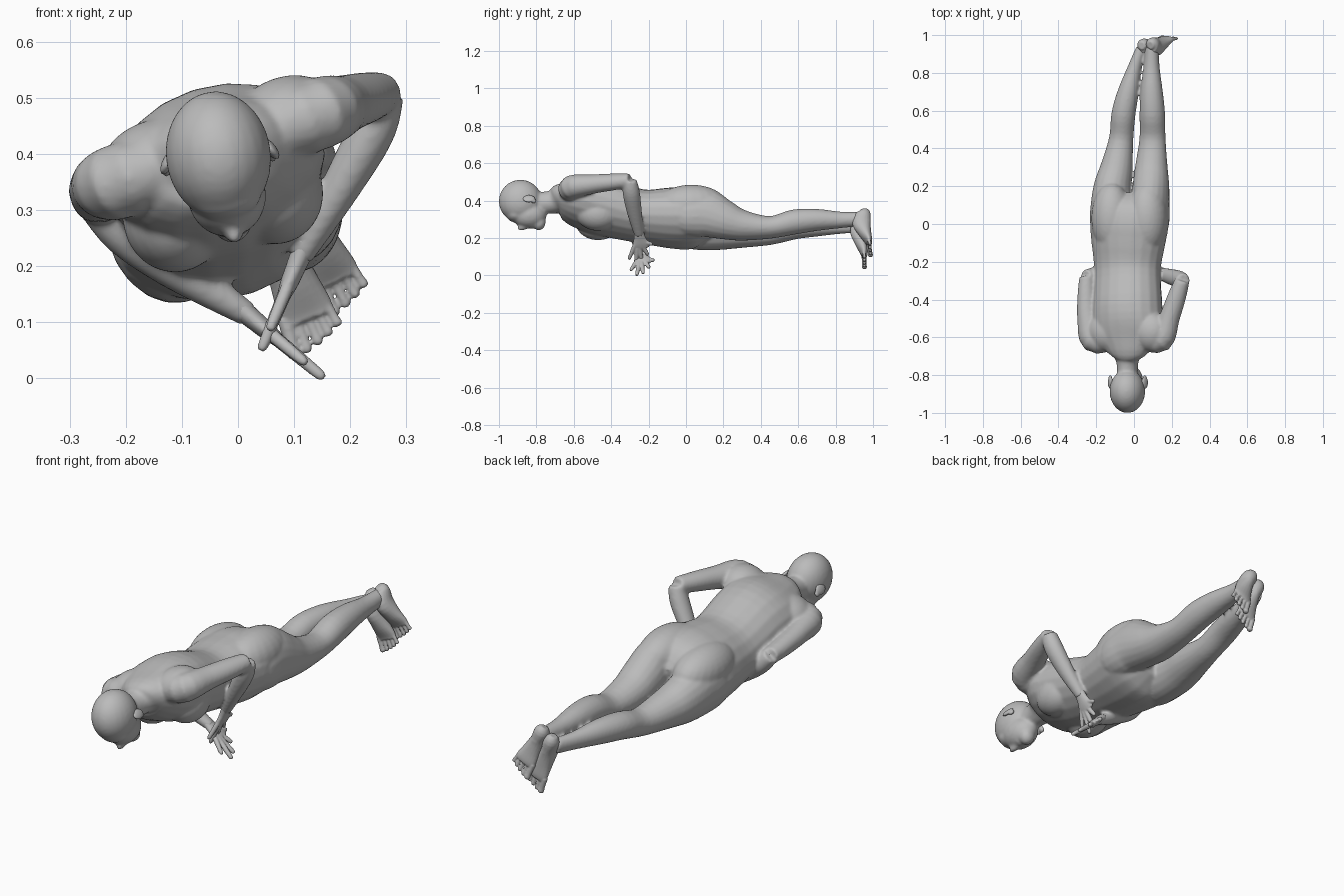
import bpy, bmesh, math
from mathutils import Vector, Matrix

if "Cube" in bpy.data.objects:
    bpy.data.objects.remove(bpy.data.objects["Cube"])

skin = bpy.data.materials.new("plain_grey")
skin.use_nodes = True
GREY = (0.5, 0.5, 0.5, 1)
skin.diffuse_color = GREY
skin.node_tree.nodes["Principled BSDF"].inputs["Base Color"].default_value = GREY


def spline(p, q, r, s, t):
    """Smooth step between q and r."""
    return [0.5 * (2 * b + (c - a) * t + (2 * a - 5 * b + 4 * c - d) * t * t
                   + (3 * b - a - 3 * c + d) * t ** 3) for a, b, c, d in zip(p, q, r, s)]


def loft(bm, keys, side=(1, 0, 0), steps=4, sides=20):
    """Elliptical tube through keys (x, y, z, half width, half depth)."""
    ext = [keys[0]] + list(keys) + [keys[-1]]
    rows = [spline(*ext[i:i + 4], k / steps) for i in range(len(keys) - 1) for k in range(steps)]
    rows.append(list(keys[-1]))
    rings = []
    for i, row in enumerate(rows):
        tangent = (Vector(rows[min(i + 1, len(rows) - 1)][:3]) - Vector(rows[max(i - 1, 0)][:3])).normalized()
        u = Vector(side)
        u = (u - tangent * u.dot(tangent)).normalized()
        v = tangent.cross(u)
        ring = []
        for k in range(sides):
            a = math.tau * k / sides
            ring.append(bm.verts.new(Vector(row[:3]) + u * row[3] * math.cos(a) + v * row[4] * math.sin(a)))
        rings.append(ring)
    for lo, hi in zip(rings, rings[1:]):
        for k in range(sides):
            n = (k + 1) % sides
            bm.faces.new((lo[k], lo[n], hi[n], hi[k]))
    bm.faces.new(rings[0][::-1])
    bm.faces.new(rings[-1])


def ball(bm, centre, radii, roll=0, pitch=0):
    m = (Matrix.Translation(centre) @ Matrix.Rotation(math.radians(-roll), 4, 'Y')
         @ Matrix.Rotation(math.radians(pitch), 4, 'X') @ Matrix.Diagonal((*radii, 1)))
    bmesh.ops.create_uvsphere(bm, u_segments=24, v_segments=16, radius=1, matrix=m)


def finish(bm, name, voxel, smooth):
    """Fuse the overlapping volumes into one soft skin."""
    bmesh.ops.recalc_face_normals(bm, faces=bm.faces)
    mesh = bpy.data.meshes.new(name)
    bm.to_mesh(mesh)
    bm.free()
    mesh.materials.append(skin)
    obj = bpy.data.objects.new(name, mesh)
    bpy.context.collection.objects.link(obj)
    fuse = obj.modifiers.new("fuse", 'REMESH')
    fuse.mode = 'VOXEL'
    fuse.voxel_size = voxel
    fuse.use_smooth_shade = True
    soft = obj.modifiers.new("soften", 'SMOOTH')
    soft.factor = 0.5
    soft.iterations = smooth
    mesh.polygons.foreach_set("use_smooth", [True] * len(mesh.polygons))


def tilt(deg):
    return (math.cos(math.radians(deg)), 0, math.sin(math.radians(deg)))


# Torso and neck
body = bmesh.new()
loft(body, [(-.035, -.82, .385, .056, .06), (-.035, -.72, .392, .062, .062),
            (-.035, -.67, .405, .125, .085), (-.035, -.58, .388, .19, .125),
            (-.035, -.45, .368, .19, .152), (-.035, -.25, .318, .18, .14),
            (-.03, -.1, .308, .2, .157), (-.025, 0, .306, .212, .163),
            (-.02, .08, .296, .19, .145), (-.02, .15, .28, .09, .08)], tilt(18))
# Shoulder blades, breasts and buttocks
for x, z in ((-.15, .382), (.085, .46)):
    ball(body, (x, -.57, z), (.1, .105, .077), 22)
for x, z in ((-.115, .283), (.062, .333)):
    ball(body, (x, -.47, z), (.09, .12, .095), 18)
for x, z in ((-.118, .338), (.07, .375)):
    ball(body, (x, .03, z), (.108, .19, .11), 14)

# Legs
loft(body, [(-.118, -.1, .28, .07, .08), (-.126, 0, .27, .105, .122), (-.12, .1, .262, .108, .13),
            (-.112, .2, .246, .1, .112), (-.092, .3, .232, .086, .086), (-.068, .45, .225, .065, .062),
            (-.056, .58, .255, .064, .062), (-.03, .7, .265, .056, .057), (.005, .83, .265, .037, .043),
            (.04, .93, .265, .029, .038)], tilt(12))
loft(body, [(.08, -.1, .34, .07, .08), (.085, 0, .33, .1, .122), (.087, .1, .334, .1, .133),
            (.09, .2, .298, .097, .108), (.092, .3, .268, .087, .083), (.098, .45, .257, .07, .06),
            (.097, .58, .286, .068, .067), (.093, .7, .297, .06, .059), (.093, .83, .297, .043, .044),
            (.095, .94, .303, .035, .038)], tilt(12))

# Arms
loft(body, [(-.13, -.6, .38, .06, .07), (-.215, -.612, .35, .068, .07), (-.243, -.5, .338, .052, .058),
            (-.25, -.38, .323, .045, .05), (-.25, -.28, .312, .038, .04)], (.3, 0, 1))
loft(body, [(-.255, -.28, .318, .038, .037), (-.2, -.272, .262, .046, .045), (-.11, -.255, .195, .04, .039),
            (.02, -.235, .112, .026, .022)], (0, 1, 0))
loft(body, [(.06, -.6, .44, .06, .07), (.145, -.612, .472, .065, .066), (.187, -.5, .488, .052, .055),
            (.225, -.39, .5, .045, .05), (.255, -.3, .508, .038, .04)], (.3, 0, 1))
loft(body, [(.26, -.3, .508, .037, .037), (.238, -.292, .44, .046, .042), (.18, -.275, .335, .04, .035),
            (.11, -.25, .215, .026, .022)], (0, 1, 0))

# Head: skull, face, chin, brow, nose and lips
ball(body, (-.035, -.885, .397), (.094, .116, .115), 8)
ball(body, (-.02, -.84, .325), (.07, .095, .073), 8)
ball(body, (-.012, -.787, .285), (.038, .037, .044), 8)
ball(body, (-.02, -.91, .322), (.062, .05, .038), 8)
ball(body, (-.008, -.868, .262), (.017, .036, .02), 8, 20)
ball(body, (-.01, -.825, .268), (.032, .022, .018), 8)
finish(body, "body", .007, 9)

# Ears: rim with a lobe
for name, x, z, lean in (("right_ear", -.125, .385, -25), ("left_ear", .057, .41, 40)):
    ear = bmesh.new()
    ball(ear, (x, -.84, z), (.01, .033, .024), lean)
    ball(ear, (x, -.815, z - .012), (.009, .014, .014), lean)
    finish(ear, name, .004, 2)


def hand(name, wrist, direction):
    """Palm, four fanned fingers and a thumb; thumb side faces the head."""
    bm = bmesh.new()
    d = Vector(direction).normalized()
    s = Vector((0, 1, 0))
    s = (s - d * s.y).normalized()
    w = Vector(wrist)
    loft(bm, [(*(w + d * t), a, b) for t, a, b in
              ((-.03, .026, .021), (.015, .032, .018), (.05, .044, .016), (.075, .043, .012))], s)
    fingers = ((.07, -.035, -22, .07), (.075, -.012, 0, .08), (.073, .012, 20, .078),
               (.066, .033, 44, .07), (.015, -.028, -55, .088))
    for along, across, fan, length in fingers:
        a = math.radians(fan)
        way = d * math.cos(a) + s * math.sin(a)
        root = w + d * along + s * across
        loft(bm, [(*(root + way * length * t), r, r) for t, r in
                  ((-.25, .013), (.45, .0115), (.9, .0095), (1, .005))], d.cross(s), 3, 10)
    finish(bm, name, .004, 2)


hand("right_hand", (.015, -.235, .115), (.1, .012, -.083))
hand("left_hand", (.11, -.25, .215), (-.05, .02, -.12))


def foot(name, heel, ball_of_foot):
    """Heel to ball of the foot, with five toes in a row."""
    bm = bmesh.new()
    h, e = Vector(heel), Vector(ball_of_foot)
    d = (e - h).normalized()
    side = Vector((0, 1, 0)).cross(d).normalized()
    back = Vector((0, -1, 0))
    path = ((-.14, .018, .02, 0), (0, .035, .038, 0), (.3, .035, .05, .02),
            (.65, .042, .036, .012), (.95, .05, .021, 0), (1.06, .047, .015, 0))
    loft(bm, [(*(h.lerp(e, t) + back * o), a, b) for t, a, b, o in path], side)
    for k in range(5):
        root = e + side * (.04 - .02 * k)
        way = (d + side * (.1 - .06 * k)).normalized()
        reach = (.068, .066, .06, .052, .042)[k]
        r = .014 if k == 0 else .0095
        loft(bm, [(*(root + way * reach * t), r * f, r * f)
                  for t, f in ((-.1, 1), (.6, .9), (.9, 1), (1, .5))], side, 3, 10)
    finish(bm, name, .004, 2)


foot("right_foot", (.05, .945, .295), (.122, .952, .115))
foot("left_foot", (.096, .95, .33), (.168, .977, .18))
